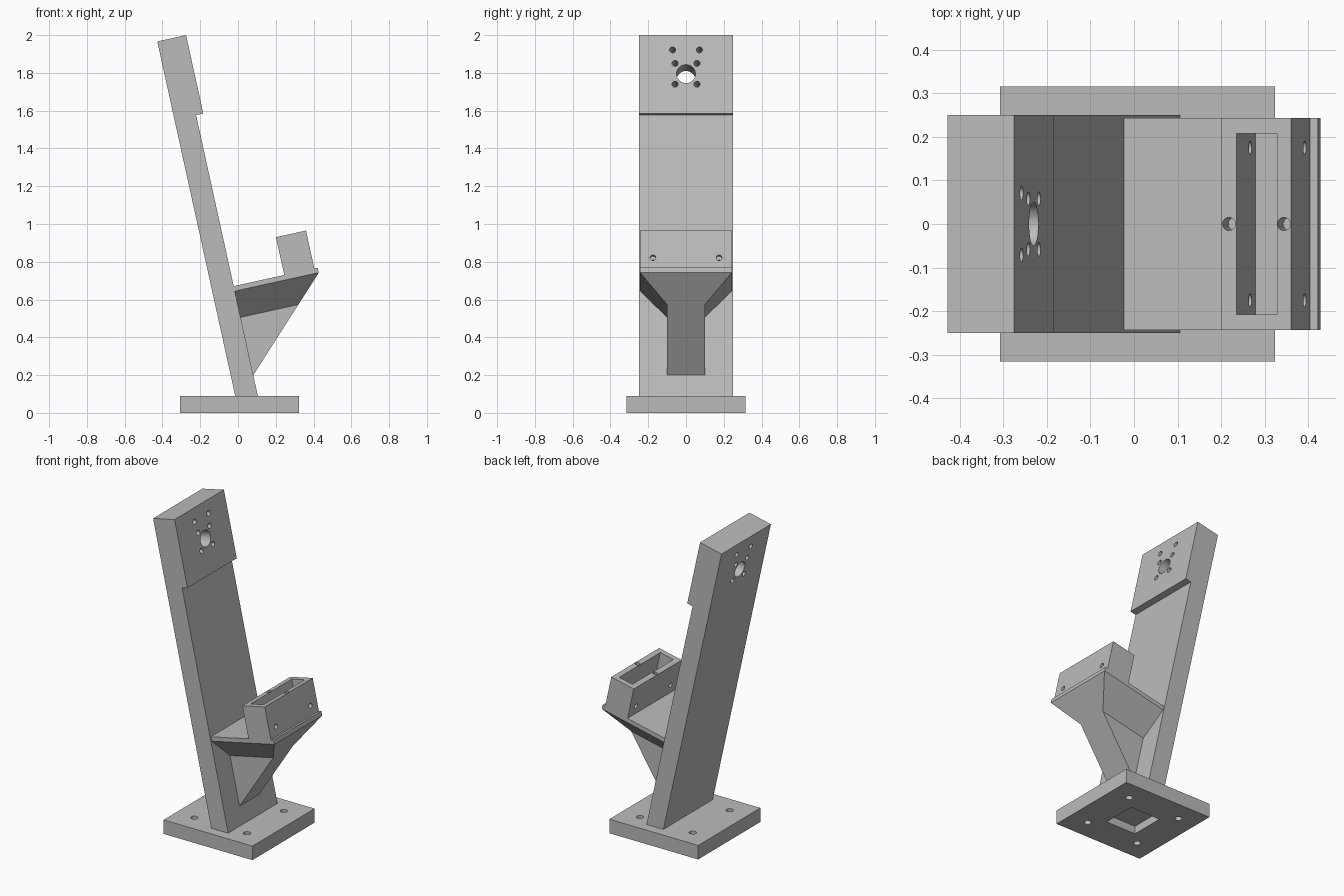
import bpy, bmesh, math
from mathutils import Matrix, Vector

if "Cube" in bpy.data.objects:
    bpy.data.objects.remove(bpy.data.objects["Cube"])

# The post, bracket and box share a frame leaning back from the front foot of the post
LEAN = Matrix.Translation((0.105, 0, 0.09)) @ Matrix.Rotation(math.radians(-12.4), 4, 'Y')
LEVEL = Matrix.Identity(4)

grey = bpy.data.materials.new("plain grey")
grey.diffuse_color = (0.5, 0.5, 0.5, 1)
grey.use_nodes = True
grey.node_tree.nodes["Principled BSDF"].inputs["Base Color"].default_value = grey.diffuse_color


def finish(name, bm, matrix):
    bmesh.ops.recalc_face_normals(bm, faces=bm.faces[:])
    me = bpy.data.meshes.new(name)
    bm.to_mesh(me)
    bm.free()
    me.materials.append(grey)
    ob = bpy.data.objects.new(name, me)
    ob.matrix_world = matrix
    bpy.context.collection.objects.link(ob)
    return ob


def extrude(name, points, offset, matrix):
    """Extrude a closed outline of 3D points along offset."""
    bm = bmesh.new()
    face = bm.faces.new([bm.verts.new(p) for p in points])
    res = bmesh.ops.extrude_face_region(bm, geom=[face], use_keep_orig=True)
    verts = [g for g in res["geom"] if isinstance(g, bmesh.types.BMVert)]
    bmesh.ops.translate(bm, verts=verts, vec=offset)
    return finish(name, bm, matrix)


def block(name, lo, hi, matrix):
    pts = [(lo[0], lo[1], lo[2]), (hi[0], lo[1], lo[2]),
           (hi[0], hi[1], lo[2]), (lo[0], hi[1], lo[2])]
    return extrude(name, pts, (0, 0, hi[2] - lo[2]), matrix)


def drill(centre, radius, depth, axis, matrix):
    bm = bmesh.new()
    rot = Matrix.Rotation(math.pi / 2, 4, 'Y') if axis == 'X' else LEVEL
    bmesh.ops.create_cone(bm, cap_ends=True, segments=32, radius1=radius, radius2=radius,
                          depth=depth, matrix=Matrix.Translation(centre) @ rot)
    return finish("drill", bm, matrix)


def cut(ob, cutters):
    """Subtract the cutters, then smooth the round bores only."""
    bpy.context.view_layer.objects.active = ob
    bpy.context.view_layer.update()
    for c in cutters:
        c.hide_render = True
        mod = ob.modifiers.new("cut", 'BOOLEAN')
        mod.operation, mod.solver, mod.object = 'DIFFERENCE', 'EXACT', c
        bpy.ops.object.modifier_apply(modifier=mod.name)
        bpy.data.objects.remove(c)
    bpy.ops.object.select_all(action='DESELECT')
    ob.select_set(True)
    bpy.ops.object.shade_smooth_by_angle(angle=math.radians(30))


# Base plate with four bolt holes and a recess underneath
base = block("base_plate", (-0.307, -0.315, 0), (0.323, 0.315, 0.09), LEVEL)
cutters = [drill((0.008 + sx * 0.187, sy * 0.187, 0.045), 0.021, 0.3, 'Z', LEVEL)
           for sx in (-1, 1) for sy in (-1, 1)]
cutters.append(block("recess", (-0.1, -0.11, -0.1), (0.115, 0.11, 0.05), LEVEL))
cut(base, cutters)

# Leaning post with a thicker head, its foot sunk slightly into the plate
outline = [(0, -0.02), (0, 1.522), (0.039, 1.522), (0.039, 1.947),
           (-0.117, 1.947), (-0.117, 0.005)]
post = extrude("leaning_post", [(u, -0.25, v) for u, v in outline], (0, 0.5, 0), LEAN)
# Large bore, four screws round it and two above
cutters = [drill((0, 0, 1.737), 0.05, 0.6, 'X', LEAN)]
for side in (-1, 1):
    for y, v in ((0.058, 1.681), (0.058, 1.794), (0.071, 1.867)):
        cutters.append(drill((0, side * y, v), 0.016, 0.6, 'X', LEAN))
cut(post, cutters)

# Bracket: shelf, flared sides and central rib, trimmed by one slanted plane
half = [(0.243, 0.595), (0.243, 0.568), (0.1, 0.426), (0.1, 0.05)]
section = half + [(-y, v) for y, v in reversed(half)]
bracket = extrude("shelf_bracket", [(-0.02, y, v) for y, v in section], (0.475, 0, 0), LEAN)
bm = bmesh.new()
bm.from_mesh(bracket.data)
bmesh.ops.bisect_plane(bm, geom=bm.verts[:] + bm.edges[:] + bm.faces[:],
                       plane_co=Vector((0, 0, 0.1125)), plane_no=Vector((1, 0, -1)),
                       clear_outer=True)
bmesh.ops.holes_fill(bm, edges=[e for e in bm.edges if e.is_boundary], sides=0)
bmesh.ops.recalc_face_normals(bm, faces=bm.faces[:])
bm.to_mesh(bracket.data)
bm.free()

# Open box on the shelf, with cross holes and a blind hole in each long rim
box = block("open_box", (0.274, -0.243, 0.595), (0.437, 0.243, 0.8), LEAN)
cutters = [block("pocket", (0.309, -0.208, 0.5), (0.404, 0.208, 0.9), LEAN)]
cutters += [drill((0.355, s * 0.175, 0.653), 0.015, 0.4, 'X', LEAN) for s in (-1, 1)]
cutters += [drill((u, 0, 0.8), 0.015, 0.12, 'Z', LEAN) for u in (0.2915, 0.4205)]
cut(box, cutters)
